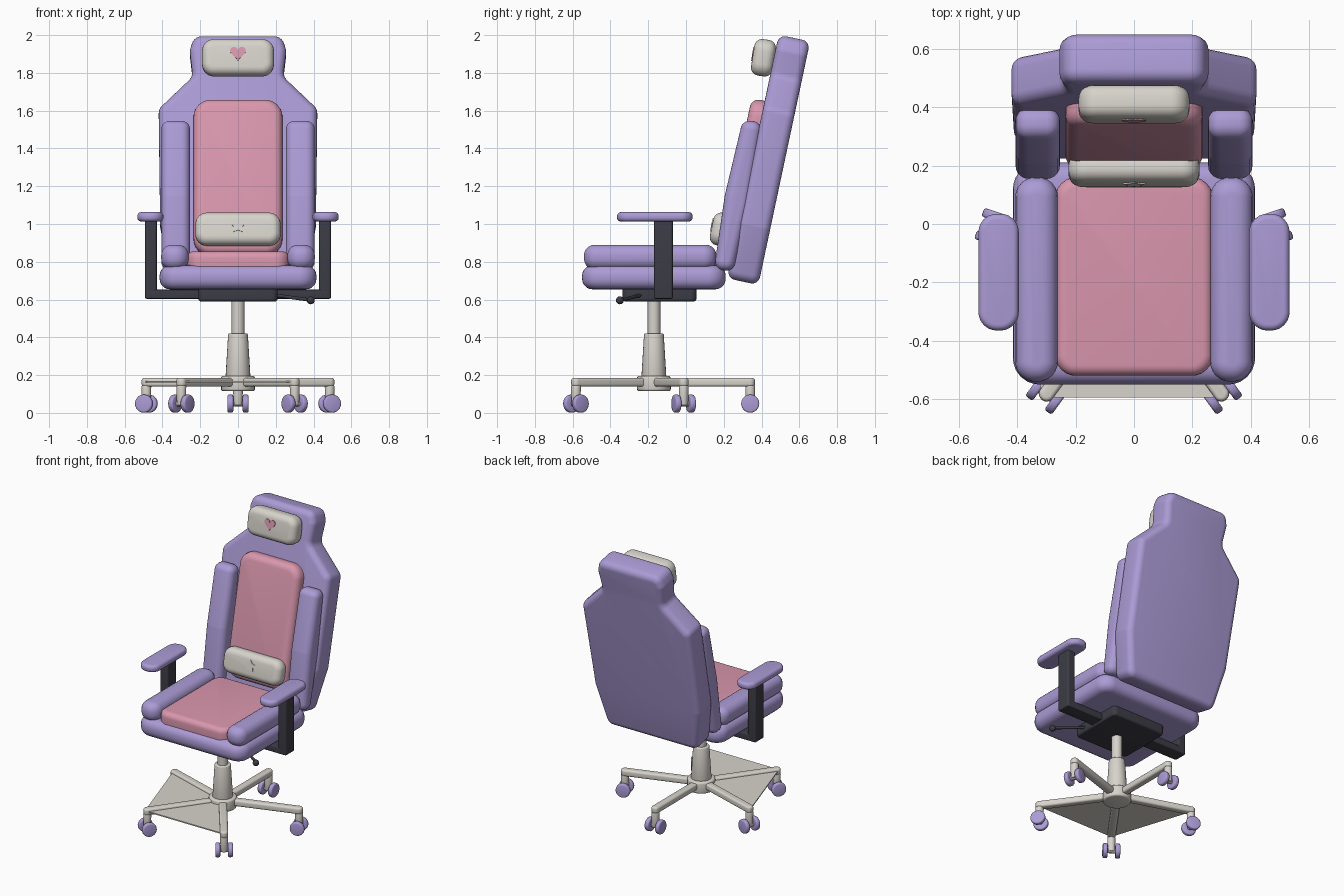
import bpy, bmesh, math
from mathutils import Matrix, Vector

if "Cube" in bpy.data.objects:
    bpy.data.objects.remove(bpy.data.objects["Cube"])


def material(name, rgb):
    m = bpy.data.materials.new(name)
    m.diffuse_color = (*rgb, 1)
    m.use_nodes = True
    m.node_tree.nodes["Principled BSDF"].inputs["Base Color"].default_value = m.diffuse_color
    return m


PURPLE = material("lavender", (0.41, 0.33, 0.67))
PINK = material("rose pink", (0.70, 0.31, 0.42))
CREAM = material("warm cream", (0.68, 0.65, 0.60))
DARK = material("charcoal", (0.045, 0.045, 0.06))
T = Matrix.Translation


def finish(bm, name, mat):
    bmesh.ops.recalc_face_normals(bm, faces=bm.faces)
    me = bpy.data.meshes.new(name)
    bm.to_mesh(me)
    bm.free()
    me.shade_smooth()
    me.set_sharp_from_angle(angle=math.radians(40))
    me.materials.append(mat)
    ob = bpy.data.objects.new(name, me)
    bpy.context.collection.objects.link(ob)
    return ob


def fillet(points, r, n=6):
    """Round every corner of a polygon with a true arc."""
    pts = [Vector(p) for p in points]
    out = []
    for i, p in enumerate(pts):
        u = (pts[i - 1] - p).normalized()
        v = (pts[(i + 1) % len(pts)] - p).normalized()
        half = u.angle(v) / 2
        c = p + (u + v).normalized() * (r / math.sin(half))
        a = p + u * (r / math.tan(half)) - c
        b = p + v * (r / math.tan(half)) - c
        out += [c + a.lerp(b, k / n).normalized() * r for k in range(n + 1)]
    return out


def rect(w, h, r, cx=0, cy=0):
    w, h = w / 2, h / 2
    return fillet([(cx - w, cy - h), (cx + w, cy - h), (cx + w, cy + h), (cx - w, cy + h)], r)


def cushion(name, outline, thick, bevel, mtx, mat):
    """Extrude an outline along local z and round both rims."""
    bm = bmesh.new()
    f = bm.faces.new([bm.verts.new((p[0], p[1], -thick / 2)) for p in outline])
    ext = bmesh.ops.extrude_face_region(bm, geom=[f])["geom"]
    top = [e for e in ext if isinstance(e, bmesh.types.BMVert)]
    bmesh.ops.translate(bm, verts=top, vec=(0, 0, thick))
    bmesh.ops.recalc_face_normals(bm, faces=bm.faces)
    if bevel:
        rim = [e for e in bm.edges if abs(e.verts[0].co.z - e.verts[1].co.z) < 1e-6]
        bmesh.ops.bevel(bm, geom=rim, offset=bevel, segments=5, profile=0.5,
                        affect='EDGES', clamp_overlap=False)
    bmesh.ops.transform(bm, matrix=mtx, verts=bm.verts)
    return finish(bm, name, mat)


def rod(name, p1, p2, r1, r2, mat, bevel=0):
    p1, p2 = Vector(p1), Vector(p2)
    d = p2 - p1
    bm = bmesh.new()
    bmesh.ops.create_cone(bm, cap_ends=True, segments=24, radius1=r1, radius2=r2, depth=d.length)
    if bevel:
        rim = [e for e in bm.edges if abs(e.verts[0].co.z - e.verts[1].co.z) < 1e-6]
        bmesh.ops.bevel(bm, geom=rim, offset=bevel, segments=3, profile=0.5, affect='EDGES')
    m = T((p1 + p2) / 2) @ d.to_track_quat('Z', 'Y').to_matrix().to_4x4()
    bmesh.ops.transform(bm, matrix=m, verts=bm.verts)
    return finish(bm, name, mat)


def lean(loc, deg):
    """Frame leaning back: local y goes up the back, local z faces forward."""
    return T(loc) @ Matrix.Rotation(math.radians(90 - deg), 4, 'X')


# --- five-legged base with casters ---
CY = -0.17
tips = []
for i in range(5):
    a = math.radians(90 + 72 * i)
    out = Vector((math.cos(a), math.sin(a), 0))
    side = Vector((-out.y, out.x, 0))
    c = Vector((0, CY, 0)) + out * 0.51
    tips.append(Vector((0, CY, 0)) + out * 0.525)
    cushion(f"base_leg_{i}", rect(0.54, 0.052, 0.025, cx=0.265), 0.046, 0.014,
            T((0, CY, 0.162)) @ Matrix.Rotation(a, 4, 'Z'), CREAM)
    rod(f"caster_stem_{i}", c + Vector((0, 0, 0.04)), c + Vector((0, 0, 0.145)), 0.024, 0.026, CREAM, 0.005)
    mid = c + Vector((0, 0, 0.049))
    rod(f"caster_axle_{i}", mid - side * 0.045, mid + side * 0.045, 0.015, 0.015, CREAM)
    for s in (-1, 1):
        rod(f"caster_wheel_{i}_{s}", mid + side * 0.025 * s, mid + side * 0.056 * s,
            0.048, 0.048, PURPLE, 0.009)

# thin web between the left and front legs
cushion("base_web", [(0, CY), tips[1][:2], tips[2][:2], tips[3][:2]], 0.008, 0, T((0, 0, 0.165)), CREAM)

# --- hub and gas lift ---
rod("base_hub", (0, CY, 0.115), (0, CY, 0.195), 0.09, 0.09, CREAM, 0.012)
rod("lift_sleeve", (0, CY, 0.19), (0, CY, 0.42), 0.066, 0.052, CREAM, 0.006)
rod("lift_piston", (0, CY, 0.41), (0, CY, 0.61), 0.034, 0.034, CREAM)

# --- mechanism and lever ---
cushion("mechanism", rect(0.42, 0.39, 0.03, cy=-0.14), 0.08, 0.015, T((0, 0, 0.63)), DARK)
rod("lever_rod", (0.18, -0.23, 0.625), (0.385, -0.345, 0.597), 0.009, 0.009, DARK)
bm = bmesh.new()
bmesh.ops.create_uvsphere(bm, u_segments=16, v_segments=10, radius=0.021, matrix=T((0.385, -0.35, 0.596)))
finish(bm, "lever_knob", DARK)

# --- seat ---
cushion("seat_base", rect(0.83, 0.76, 0.09, cy=-0.17), 0.128, 0.055, T((0, 0, 0.718)), PURPLE)
cushion("seat_pad", rect(0.54, 0.68, 0.07, cy=-0.18), 0.13, 0.035, T((0, 0, 0.79)), PINK)

# --- backrest shell with shoulders and head section ---
half = [(0.35, 0.0), (0.412, 0.30), (0.42, 0.925), (0.24, 1.10), (0.256, 1.24), (0.232, 1.318)]
ring = half + [(-x, t) for x, t in reversed(half)]
BACK = lean((0, 0.30, 0.695), 12)
cushion("backrest", fillet(ring, 0.055, 5), 0.17, 0.042, BACK, PURPLE)
cushion("back_panel", rect(0.47, 0.84, 0.09, cy=0.54), 0.14, 0.045, BACK @ T((0, 0, 0.085)), PINK)

# --- mirrored parts: bolsters and armrests ---
SIDE = Matrix(((0, 0, 1), (1, 0, 0), (0, 1, 0))).to_4x4()  # profile in y,z extruded along x
wing = [(0.148, 0.76), (0.25, 0.75), (0.335, 1.10), (0.405, 1.54), (0.30, 1.55), (0.205, 1.15)]
for s, tag in ((-1, "left"), (1, "right")):
    cushion(f"seat_bolster_{tag}", rect(0.145, 0.70, 0.066, cx=0.334 * s, cy=-0.19), 0.13, 0.055,
            T((0, 0, 0.825)), PURPLE)
    cushion(f"back_bolster_{tag}", fillet(wing, 0.046, 5), 0.152, 0.045,
            T((0.33 * s, 0, 0)) @ SIDE, PURPLE)
    cushion(f"arm_bracket_{tag}", rect(0.33, 0.10, 0.015, cx=0.325 * s, cy=-0.12), 0.048, 0.008,
            T((0, 0, 0.628)), DARK)
    cushion(f"arm_post_{tag}", rect(0.062, 0.10, 0.012, cx=0.461 * s, cy=-0.12), 0.42, 0.008,
            T((0, 0, 0.814)), DARK)
    cushion(f"arm_pad_{tag}", rect(0.138, 0.40, 0.062, cx=0.464 * s, cy=-0.165), 0.05, 0.021,
            T((0, 0, 1.038)), PURPLE)

# --- pillows with heart and star plates ---
HEAD = lean((0, 0.41, 1.88), 9)
cushion("head_pillow", rect(0.38, 0.195, 0.062), 0.115, 0.042, HEAD, CREAM)
heart = []
for k in range(32):
    a = math.tau * k / 32
    heart.append((0.0026 * 16 * math.sin(a) ** 3,
                  0.0026 * (13 * math.cos(a) - 5 * math.cos(2 * a) - 2 * math.cos(3 * a) - math.cos(4 * a))))
cushion("heart_patch", heart, 0.008, 0, HEAD @ T((0, 0.018, 0.058)), PINK)

LUMBAR = lean((0, 0.185, 0.972), 12)
cushion("lumbar_pillow", rect(0.45, 0.175, 0.06), 0.10, 0.042, LUMBAR, CREAM)
star = []
for k in range(10):
    a, r = math.radians(90 + 36 * k), (0.04, 0.023)[k % 2]
    star.append((r * math.cos(a), r * math.sin(a)))
cushion("star_patch", star, 0.008, 0, LUMBAR @ T((0, 0.008, 0.051)), CREAM)
